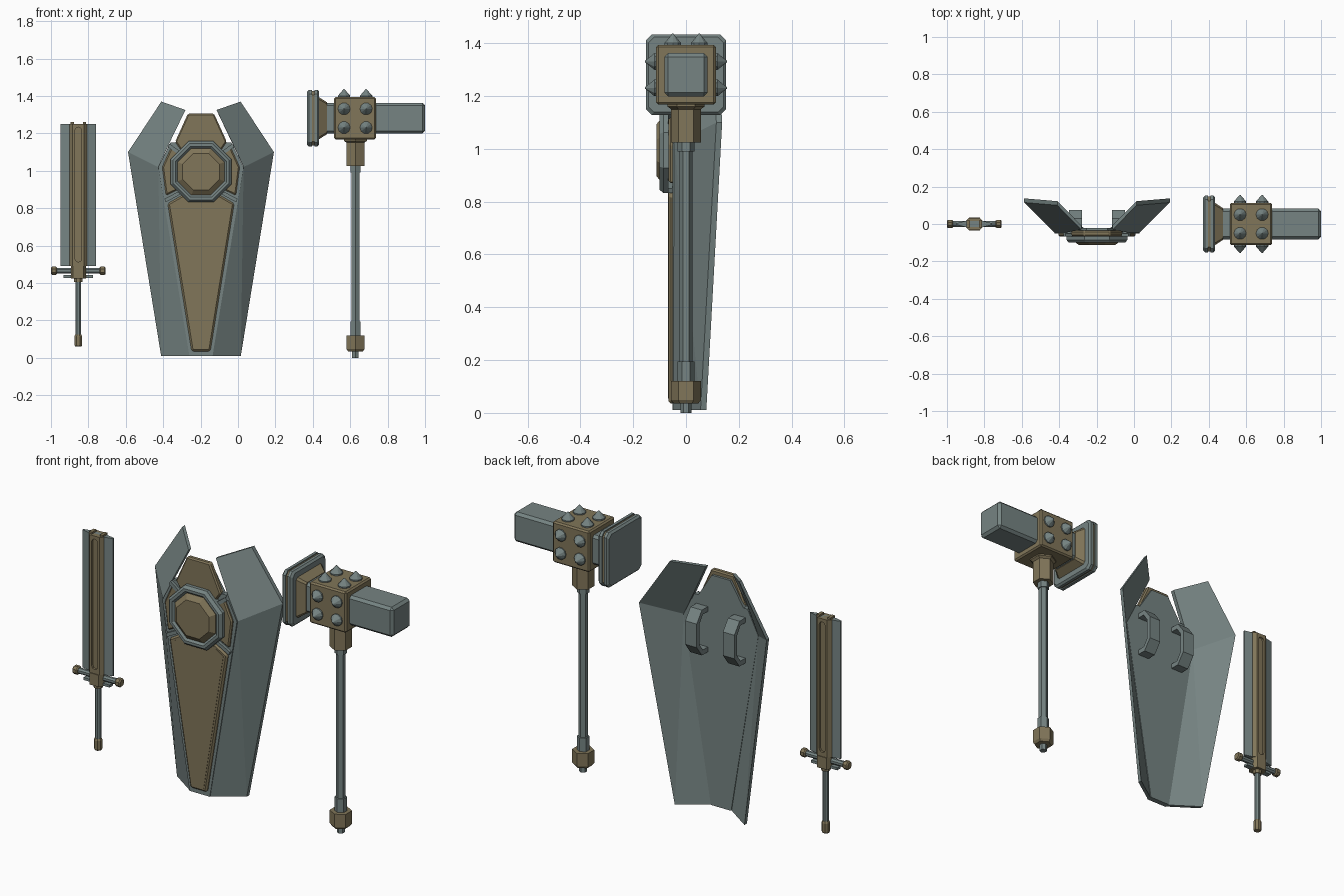
import bpy, math
from mathutils import Matrix, Vector

if "Cube" in bpy.data.objects:
    bpy.data.objects.remove(bpy.data.objects["Cube"])


def material(name, rgb):
    m = bpy.data.materials.new(name)
    m.diffuse_color = (*rgb, 1)
    m.use_nodes = True
    m.node_tree.nodes["Principled BSDF"].inputs["Base Color"].default_value = m.diffuse_color
    return m


STEEL = material("steel", (0.18, 0.23, 0.225))
BRONZE = material("bronze", (0.22, 0.18, 0.10))
HX, SX, WX = 0.628, -0.198, -0.854      # hammer, shield and sword centre lines


def mesh_object(name, verts, faces, mat, loc=(0, 0, 0), bevel=0, mirror=False):
    me = bpy.data.meshes.new(name)
    me.from_pydata([tuple(v) for v in verts], [], faces)
    import bmesh
    bm = bmesh.new()
    bm.from_mesh(me)
    bmesh.ops.recalc_face_normals(bm, faces=bm.faces)
    bm.to_mesh(me)
    bm.free()
    ob = bpy.data.objects.new(name, me)
    bpy.context.collection.objects.link(ob)
    ob.location = loc
    me.materials.append(mat)
    if bevel:
        b = ob.modifiers.new("bevel", "BEVEL")
        b.width, b.segments = bevel, 1
    if mirror:
        ob.modifiers.new("mirror", "MIRROR").use_mirror_merge = False
    return ob


def slab(name, pts, depth, mat, faces=None, **kw):
    """Sheet of points thickened along the depth vector."""
    n = len(pts)
    faces = faces or [tuple(range(n))]
    pts = [Vector(p) for p in pts]
    edges = [(f[i], f[(i + 1) % len(f)]) for f in faces for i in range(len(f))]
    rim = [(a, b) for a, b in edges if (b, a) not in edges]
    allf = faces + [tuple(i + n for i in reversed(f)) for f in faces]
    allf += [(b, a, a + n, b + n) for a, b in rim]
    return mesh_object(name, pts + [p + Vector(depth) for p in pts], allf, mat, **kw)


def box(name, x, y, z, mat, **kw):
    pts = [(x[0], y[0], z[0]), (x[1], y[0], z[0]), (x[1], y[0], z[1]), (x[0], y[0], z[1])]
    return slab(name, pts, (0, y[1] - y[0], 0), mat, **kw)


AXES = {"z": Matrix(), "-y": Matrix.Rotation(math.pi / 2, 4, "X"),
        "y": Matrix.Rotation(-math.pi / 2, 4, "X"), "x": Matrix.Rotation(math.pi / 2, 4, "Y")}


def lathe(name, profile, sides, axis, loc, mat, turn=0.0, closed=False):
    """Faceted turning of (radius, height) points."""
    verts, faces = [], []
    for r, h in profile:
        for k in range(sides):
            a = turn + 2 * math.pi * k / sides
            verts.append(AXES[axis] @ Vector((r * math.cos(a), r * math.sin(a), h)))
    m = len(profile)
    for j in range(m if closed else m - 1):
        for k in range(sides):
            k2, j2 = (k + 1) % sides, (j + 1) % m
            faces.append((j * sides + k, j * sides + k2, j2 * sides + k2, j2 * sides + k))
    if not closed:
        faces += [tuple(range(sides)), tuple(range((m - 1) * sides, m * sides))]
    return mesh_object(name, verts, faces, mat, loc)


def sym(half):
    return half + [(-x, z) for x, z in reversed(half)]


def panel(name, outline, y0, y1, mat, **kw):
    return slab(name, [(x, y0, z) for x, z in outline], (0, y1 - y0, 0), mat, loc=(SX, 0, 0), **kw)


# ---- Shield: folded wings and core plate
wing = [(0.06, -0.05, 0.01), (0.228, -0.045, 1.02), (0.163, -0.045, 1.16), (0.083, -0.03, 1.325),
        (0.212, 0.1, 1.37), (0.39, 0.115, 1.10), (0.213, 0.055, 0.01)]
slab("shield_wings", wing, (0, 0.022, 0), STEEL, faces=[(0, 1, 6), (1, 5, 6), (1, 2, 3, 4, 5)],
     loc=(SX, 0, 0), mirror=True)
panel("shield_core", sym([(0.062, 0.01), (0.228, 1.02), (0.163, 1.15), (0.138, 1.15), (0.056, 1.28)]),
      -0.052, -0.022, STEEL)

# Bronze panels and the steel straps between them
panel("lower_panel", sym([(0.05, 0.035), (0.178, 0.825), (0.1, 0.87)]), -0.066, -0.04, BRONZE, bevel=0.009)
panel("lower_panel_inset", sym([(0.036, 0.055), (0.155, 0.815), (0.09, 0.86)]), -0.068, -0.05, BRONZE)
panel("upper_panel", sym([(0.1, 1.1), (0.138, 1.155), (0.07, 1.305)]), -0.066, -0.035, BRONZE, bevel=0.007)
panel("side_panels", [(0.05, 1.05), (0.157, 1.13), (0.207, 1.02), (0.187, 0.868), (0.08, 0.92)],
      -0.066, -0.04, BRONZE, bevel=0.007, mirror=True)
panel("upper_straps", [(0.10, 1.095), (0.11, 1.08), (0.178, 1.127), (0.168, 1.145)],
      -0.068, -0.04, STEEL, mirror=True)
panel("lower_straps", [(0.10, 0.9), (0.09, 0.885), (0.188, 0.832), (0.195, 0.85)],
      -0.068, -0.04, STEEL, mirror=True)

# Octagonal boss
k8 = 1 / math.cos(math.pi / 8)
ring = [(0.163, 0.045), (0.163, 0.085), (0.15, 0.1), (0.136, 0.1), (0.122, 0.085), (0.122, 0.045)]
lathe("boss_ring", [(r * k8, h) for r, h in ring], 8, "-y", (SX, 0, 0.995), STEEL, math.pi / 8, True)
dome = [(0.125, 0.045), (0.125, 0.09), (0.098, 0.112)]
lathe("boss_dome", [(r * k8, h) for r, h in dome], 8, "-y", (SX, 0, 0.995), BRONZE, math.pi / 8)

# Arm grips on the back
grip = [(-0.03, 0.125), (0.03, 0.125), (0.075, 0.065)]
grip += [(y, -z) for y, z in reversed(grip)]
inner = [(-0.03, 0.098), (0.022, 0.098), (0.052, 0.055)]
inner += [(y, -z) for y, z in reversed(inner)]
slab("arm_grips", [(0.08, y, z + 0.975) for y, z in grip + inner], (0.07, 0, 0), STEEL,
     faces=[(i, i + 1, i + 7, i + 6) for i in range(5)], loc=(SX, 0, 0), mirror=True)

# ---- Sword: blade, rib with a long slot on each side
edge = [(0.094, 0.004), (0.05, 0.015), (-0.05, 0.015), (-0.094, 0.004)]
rib = [(0.05, 0.015), (0.03, 0.032), (-0.03, 0.032), (-0.05, 0.015)]


def blade_part(name, half, z0, z1, mat):
    pts = half + [(-x, -y) for x, y in half]
    return slab(name, [(x, y, z0) for x, y in pts], (0, 0, z1 - z0), mat, loc=(WX, 0, 0))


blade_part("sword_blade", edge, 0.49, 1.25, STEEL)
rib_ob = blade_part("blade_rib", [(0.05, 0.012)] + rib[1:3] + [(-0.05, 0.012)], 0.49, 1.25, BRONZE)
slot = [(0.018 * math.cos(a), (1.215 if i < 5 else 0.53) + 0.018 * math.sin(a))
        for i, a in enumerate([math.pi * k / 4 for k in (0, 1, 2, 3, 4, 4, 5, 6, 7, 8)])]
for s in (-1, 1):
    cut = slab("slot_cutter", [(x, s * 0.02, z) for x, z in slot], (0, s * 0.03, 0), STEEL, loc=(WX, 0, 0))
    cut.hide_render = True
    cut.hide_viewport = True
    b = rib_ob.modifiers.new("slot", "BOOLEAN")
    b.operation, b.object, b.solver = "DIFFERENCE", cut, "EXACT"
for s in (-1, 1):
    box("blade_tip_stud", (WX + s * 0.033 - 0.009, WX + s * 0.033 + 0.009), (-0.02, 0.02), (1.24, 1.26), BRONZE)

# Crossguard, grip and pommel
lathe("guard_bar", [(0.016, -0.13), (0.016, 0.13)], 8, "x", (WX, 0, 0.465), STEEL, math.pi / 8)
for s in (-1, 1):
    lathe("guard_cap", [(0.018, -0.016), (0.024, -0.01), (0.024, 0.01), (0.018, 0.016)], 8, "x",
          (WX + s * 0.13, 0, 0.465), BRONZE, math.pi / 8)
blade_part("guard_block", [(0.04, 0.015), (0.028, 0.036), (-0.028, 0.036), (-0.04, 0.015)], 0.425, 0.49, BRONZE)
box("lower_guard", (WX - 0.08, WX + 0.08), (-0.015, 0.015), (0.428, 0.442), STEEL)
lathe("sword_collar", [(0.024, 0.405), (0.024, 0.43)], 8, "z", (WX, 0, 0), BRONZE, math.pi / 8)
lathe("sword_grip", [(0.016, 0.1), (0.016, 0.41)], 8, "z", (WX, 0, 0), STEEL, math.pi / 8)
lathe("sword_pommel", [(0.018, 0.06), (0.022, 0.068), (0.022, 0.115), (0.017, 0.125)], 8, "z",
      (WX, 0, 0), BRONZE, math.pi / 8)

# ---- Hammer: hexagonal shaft and fittings
for name, prof, mat in [
    ("shaft_tip", [(0.02, 0), (0.02, 0.05)], STEEL),
    ("shaft_pommel", [(0.046, 0.035), (0.056, 0.048), (0.056, 0.12)], BRONZE),
    ("lower_collar", [(0.032, 0.12), (0.032, 0.195)], STEEL),
    ("hammer_shaft", [(0.0245, 0.19), (0.0245, 1.03)], STEEL),
    ("upper_collar", [(0.032, 0.99), (0.032, 1.03)], STEEL),
    ("head_socket", [(0.056, 1.025), (0.056, 1.15), (0.07, 1.16), (0.07, 1.18)], BRONZE),
]:
    lathe(name, prof, 6, "z", (HX, 0, 0), mat, math.pi / 6)

# Head block, through bar and striking plate
HZ = 1.281
box("head_block", (0.513, 0.738), (-0.113, 0.113), (HZ - 0.113, HZ + 0.113), BRONZE, bevel=0.008)
box("head_bar", (0.45, 1.0), (-0.082, 0.082), (HZ - 0.082, HZ + 0.082), STEEL, bevel=0.014)


def plate(name, x0, x1, h, c, mat, h2=None):
    k = (h2 or h) / h
    o = [(h, h - c), (h - c, h), (c - h, h), (-h, h - c), (-h, c - h), (c - h, -h), (h - c, -h), (h, c - h)]
    v = [(x0, y, HZ + z) for y, z in o] + [(x1, y * k, HZ + z * k) for y, z in o]
    f = [tuple(range(8)), tuple(range(8, 16))] + [(i, (i + 1) % 8, (i + 1) % 8 + 8, i + 8) for i in range(8)]
    mesh_object(name, v, f, mat)


plate("strike_face", 0.37, 0.38, 0.142, 0.02, STEEL, 0.152)
plate("strike_plate", 0.38, 0.396, 0.152, 0.022, STEEL)
plate("strike_band", 0.396, 0.408, 0.146, 0.022, BRONZE)
plate("strike_back", 0.408, 0.424, 0.152, 0.022, STEEL)
plate("strike_back_bevel", 0.424, 0.434, 0.152, 0.022, STEEL, 0.142)
plate("strike_mount", 0.434, 0.476, 0.112, 0.012, BRONZE, 0.085)

# Studs: four each on the front, back and top of the block
stud = [(0.033, -0.005), (0.033, 0.008), (0.026, 0.016), (0.002, 0.044)]
for dx in (-0.059, 0.059):
    for d in (-0.05, 0.05):
        x = 0.626 + dx
        lathe("stud_front", stud, 10, "-y", (x, -0.112, HZ + d), STEEL)
        lathe("stud_back", stud, 10, "y", (x, 0.112, HZ + d), STEEL)
        lathe("stud_top", stud, 10, "z", (x, d, HZ + 0.112), STEEL)
